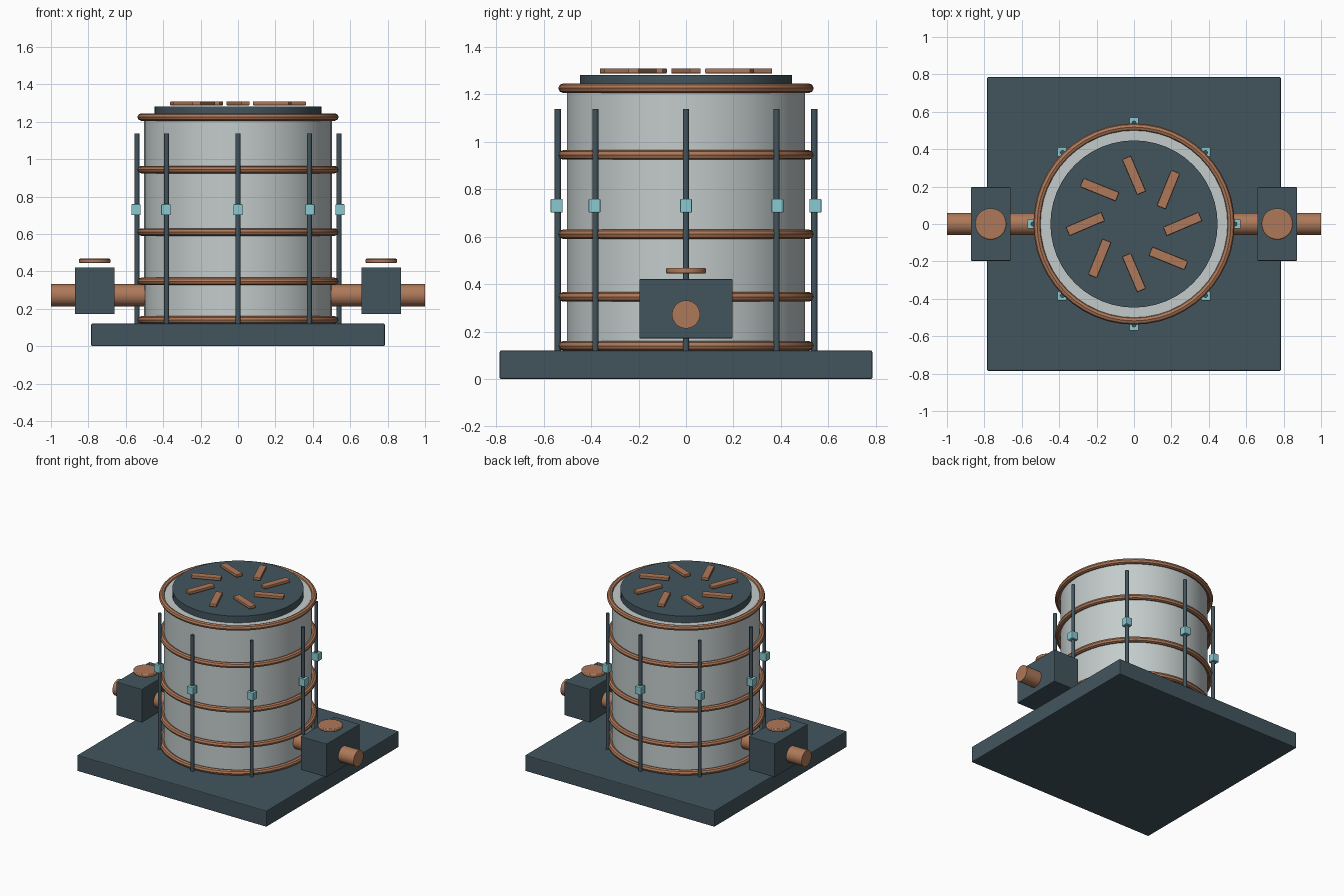
import bpy
from math import pi, cos, sin, radians

if "Cube" in bpy.data.objects:
    bpy.data.objects.remove(bpy.data.objects["Cube"])


def material(name, rgb):
    m = bpy.data.materials.new(name)
    m.diffuse_color = (*rgb, 1)
    m.use_nodes = True
    m.node_tree.nodes["Principled BSDF"].inputs["Base Color"].default_value = m.diffuse_color
    return m


DARK = material("dark_steel", (0.055, 0.09, 0.11))
COPPER = material("copper", (0.42, 0.19, 0.10))
TEAL = material("pale_teal", (0.25, 0.60, 0.64))
SHELL = material("shell", (0.55, 0.60, 0.60))


def finish(name, mat, bevel=0):
    o = bpy.context.object
    o.name = name
    o.data.materials.append(mat)
    if bevel:
        b = o.modifiers.new("bevel", 'BEVEL')
        b.width, b.segments = bevel, 2
    return o


def box(name, loc, size, mat, rot=0, bevel=0.004):
    bpy.ops.mesh.primitive_cube_add(size=1, location=loc, rotation=(0, 0, rot))
    o = bpy.context.object
    o.scale = size
    bpy.ops.object.transform_apply(location=False, rotation=False, scale=True)
    return finish(name, mat, bevel)


def cylinder(name, loc, r, depth, mat, sides=32, rot=(0, 0, 0), bevel=0):
    bpy.ops.mesh.primitive_cylinder_add(vertices=sides, radius=r, depth=depth,
                                        location=loc, rotation=rot)
    bpy.ops.object.shade_smooth_by_angle(angle=radians(30))
    return finish(name, mat, bevel)


# base and vessel
box("base_slab", (0, 0, 0.06), (1.57, 1.57, 0.12), DARK, bevel=0.006)
cylinder("vessel", (0, 0, 0.675), 0.502, 1.11, SHELL, 48)
cylinder("lid", (0, 0, 1.25), 0.447, 0.06, DARK, 48)

# hoops around the vessel
for i, z in enumerate((0.14, 0.346, 0.61, 0.944, 1.225)):
    bpy.ops.mesh.primitive_torus_add(major_radius=0.518, minor_radius=0.02,
                                     major_segments=48, minor_segments=8,
                                     location=(0, 0, z))
    bpy.ops.object.shade_smooth_by_angle(angle=radians(30))
    finish(f"hoop_{i}", COPPER)

# eight rods with clamps, and eight angled vanes on the lid
for i in range(8):
    a = i * pi / 4
    c, s = cos(a), sin(a)
    cylinder(f"rod_{i}", (0.54 * c, 0.54 * s, 0.627), 0.013, 1.02, DARK, 12)
    box(f"clamp_{i}", (0.545 * c, 0.545 * s, 0.73), (0.05, 0.05, 0.058), TEAL)
    box(f"vane_{i}", (0.26 * c, 0.26 * s, 1.298), (0.205, 0.05, 0.022), COPPER,
        rot=a + radians(23))

# side valves: pipe, housing and hand wheel
for side, n in ((-1, "left"), (1, "right")):
    cylinder(f"{n}_pipe", (side * 0.74, 0, 0.272), 0.059, 0.52, COPPER,
             rot=(0, pi / 2, 0))
    box(f"{n}_valve_housing", (side * 0.766, 0, 0.296), (0.213, 0.393, 0.25), DARK)
    cylinder(f"{n}_hand_wheel", (side * 0.766, 0, 0.456), 0.084, 0.024, COPPER,
             bevel=0.006)
